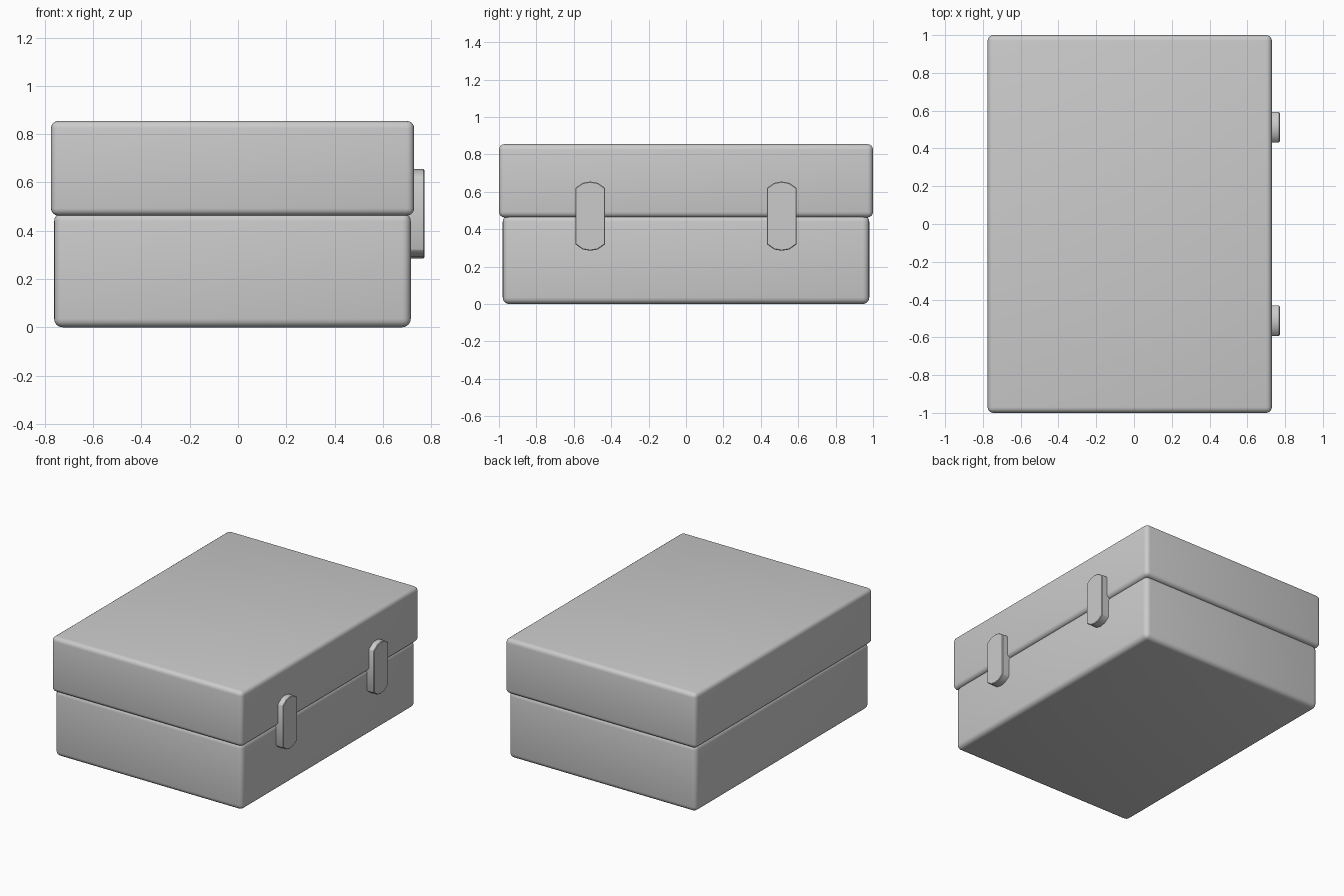
import bpy
import bmesh

if "Cube" in bpy.data.objects:
    bpy.data.objects.remove(bpy.data.objects["Cube"])


def finish(name, bm, bevel, segments):
    mesh = bpy.data.meshes.new(name)
    bmesh.ops.recalc_face_normals(bm, faces=bm.faces)
    bm.to_mesh(mesh)
    bm.free()
    obj = bpy.data.objects.new(name, mesh)
    bpy.context.collection.objects.link(obj)
    mod = obj.modifiers.new("rounded_edges", 'BEVEL')
    mod.width = bevel
    mod.segments = segments
    mod.limit_method = 'ANGLE'
    bpy.ops.object.select_all(action='DESELECT')
    obj.select_set(True)
    bpy.context.view_layer.objects.active = obj
    bpy.ops.object.modifier_apply(modifier=mod.name)
    bpy.ops.object.shade_smooth_by_angle()
    return obj


def rounded_box(name, lo, hi, bevel):
    bm = bmesh.new()
    bmesh.ops.create_cube(bm, size=1)
    for v in bm.verts:
        v.co = [(a + b) / 2 + c * (b - a) for a, b, c in zip(lo, hi, v.co)]
    return finish(name, bm, bevel, 4)


def latch(name, y):
    # elongated plate with chamfered ends, extruded outwards from the box
    half = [(0.08, 0.15), (0.04, 0.178), (0, 0.185), (-0.04, 0.178), (-0.08, 0.15)]
    outline = half + [(-a, -b) for a, b in half]
    bm = bmesh.new()
    face = bm.faces.new([bm.verts.new((0.70, y + a, 0.47 + b)) for a, b in outline])
    out = bmesh.ops.extrude_face_region(bm, geom=[face], use_keep_orig=True)
    for v in out["geom"]:
        if isinstance(v, bmesh.types.BMVert):
            v.co.x = 0.772
    return finish(name, bm, 0.004, 1)


# box halves
rounded_box("box_base", (-0.762, -0.98, 0), (0.716, 0.98, 0.475), 0.035)
rounded_box("box_lid", (-0.775, -1, 0.463), (0.73, 1, 0.855), 0.03)

# pair of latches across the seam
for side, y in (("front", -0.512), ("back", 0.512)):
    latch(side + "_latch", y)
